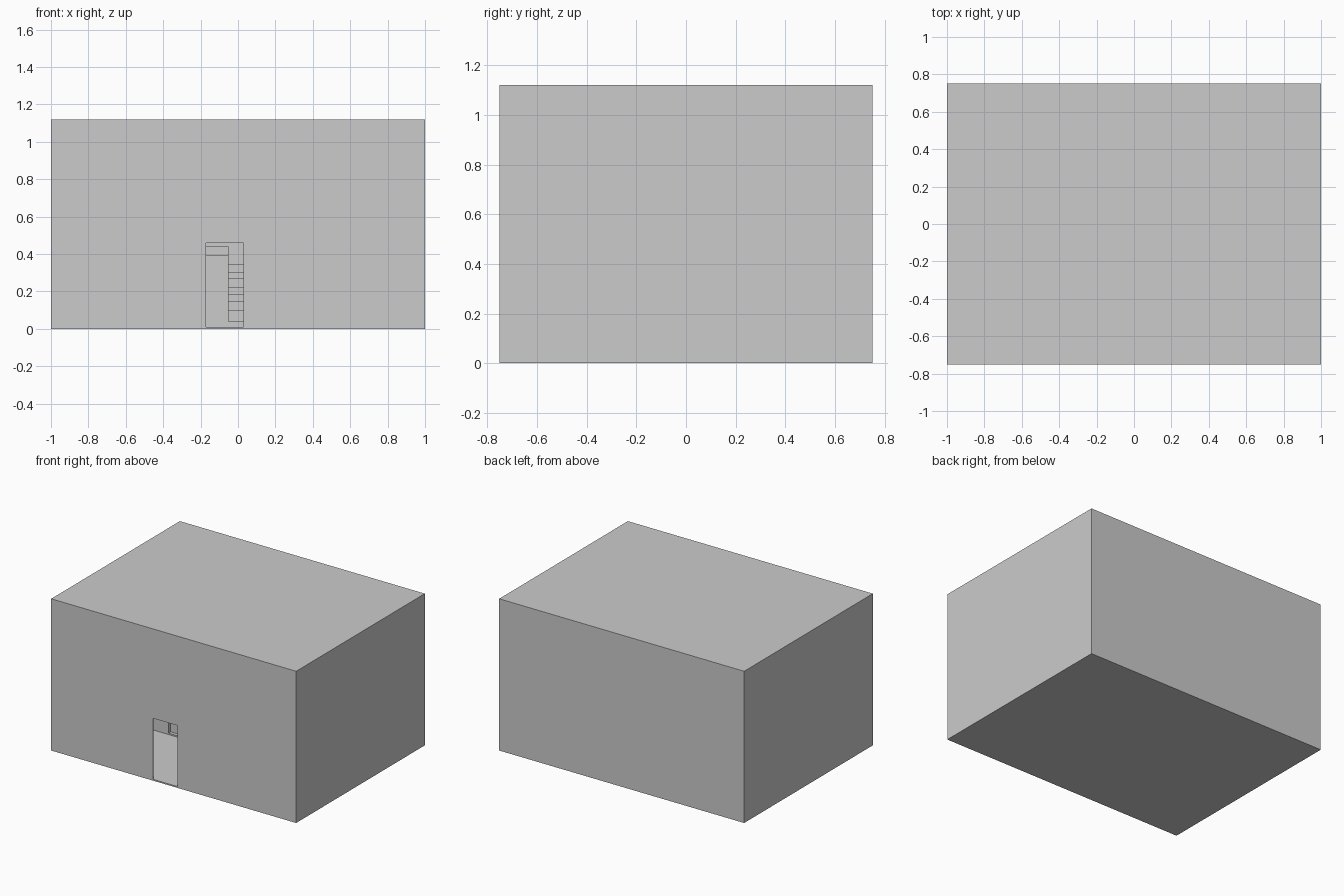
import bpy

if "Cube" in bpy.data.objects:
    bpy.data.objects.remove(bpy.data.objects["Cube"])


def box(name, x0, x1, y0, y1, z0, z1):
    bpy.ops.mesh.primitive_cube_add(
        size=1, location=((x0 + x1) / 2, (y0 + y1) / 2, (z0 + z1) / 2))
    ob = bpy.context.object
    ob.name = name
    ob.scale = (x1 - x0, y1 - y0, z1 - z0)
    bpy.ops.object.transform_apply(location=True, rotation=False, scale=True)
    return ob


def cut(target, cutter):
    mod = target.modifiers.new("cut", 'BOOLEAN')
    mod.operation = 'DIFFERENCE'
    mod.solver = 'EXACT'
    mod.object = cutter
    bpy.context.view_layer.objects.active = target
    bpy.ops.object.modifier_apply(modifier=mod.name)
    bpy.data.objects.remove(cutter, do_unlink=True)


# Hollow building shell with an entrance in the front wall
T = 0.01
shell = box("building_shell", -1, 1, -0.75, 0.75, 0, 1.12)
cut(shell, box("room_cutter", -1 + T, 1 - T, -0.75 + T, 0.75 - T, T, 1.12 - T))
cut(shell, box("entrance_cutter", -0.17, 0.03, -0.8, -0.7, T, 0.46))

# Partition facing the entrance, with a recessed inner door
WALL_Y = -0.11
partition = box("partition_wall", -0.985, -0.05, WALL_Y, WALL_Y + 0.04, T, 0.345)
cut(partition, box("inner_door_cutter", -0.49, -0.29, -0.2, WALL_Y + 0.025, 0.02, 0.33))

# Upper floor, its kerb and the stairwell wall
box("upper_floor", -0.985, -0.05, WALL_Y, 0.735, 0.345, 0.395)
box("upper_kerb", -0.985, -0.05, WALL_Y + 0.02, WALL_Y + 0.05, 0.395, 0.44)
box("stairwell_wall", -0.07, -0.05, WALL_Y + 0.04, 0.735, T, 0.345)

# Staircase rising towards the back
treads = [0.04, 0.10, 0.145, 0.185, 0.225, 0.27, 0.305, 0.345]
for i, z in enumerate(treads):
    y = WALL_Y + 0.06 * i
    end = 0.735 if i == len(treads) - 1 else y + 0.06
    box(f"stair_step_{i + 1}", -0.05, 0.25, y, end, T, z)
